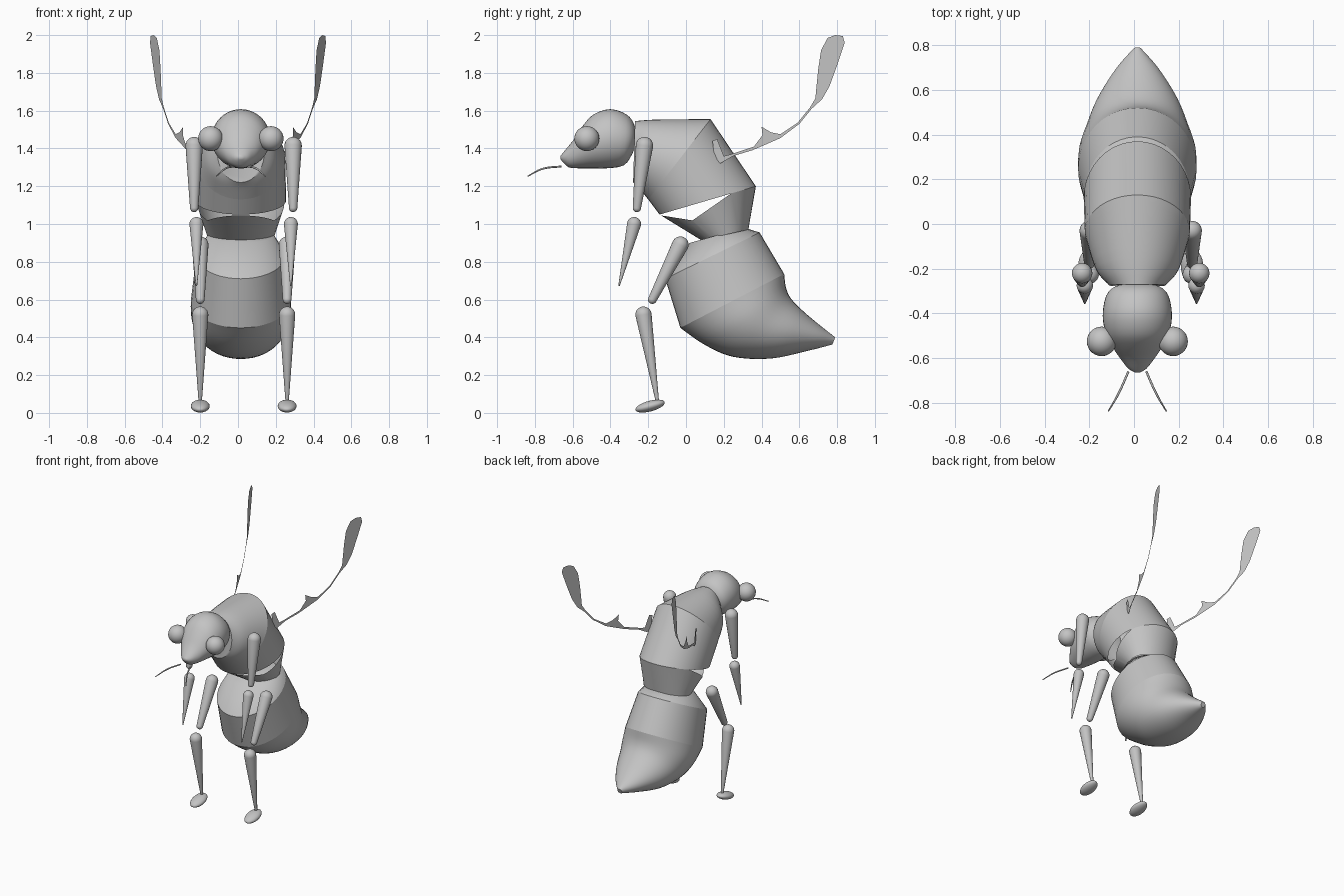
import bpy
import bmesh
import math
from mathutils import Vector

cube = bpy.data.objects.get("Cube")
if cube:
    bpy.data.objects.remove(cube, do_unlink=True)

# Single matte grey for the whole insect
grey = bpy.data.materials.new("plain grey")
grey.use_nodes = True
colour = (0.55, 0.55, 0.55, 1)
grey.diffuse_color = colour
grey.node_tree.nodes["Principled BSDF"].inputs["Base Color"].default_value = colour

BODY_X = 0.015
LEG_X = 0.03
SIDES = (("left", 1), ("right", -1))


def finish(name, bm, angle=40):
    """Turn a bmesh into a named, smooth shaded object."""
    mesh = bpy.data.meshes.new(name)
    bm.to_mesh(mesh)
    bm.free()
    mesh.materials.append(grey)
    obj = bpy.data.objects.new(name, mesh)
    bpy.context.collection.objects.link(obj)
    bpy.ops.object.select_all(action="DESELECT")
    obj.select_set(True)
    bpy.context.view_layer.objects.active = obj
    bpy.ops.object.shade_smooth_by_angle(angle=math.radians(angle))
    return obj


def smooth_rings(rings, steps=5):
    """Insert interpolated rings so that a loft flows evenly."""
    result = []
    last = len(rings) - 1
    for i in range(last):
        p0, p1 = rings[max(i - 1, 0)], rings[i]
        p2, p3 = rings[i + 1], rings[min(i + 2, last)]
        for k in range(steps):
            t = k / steps
            result.append([
                b + (c - a) * t / 2
                + (a - b * 2.5 + c * 2 - d / 2) * t ** 2
                + ((b - c) * 3 + d - a) * t ** 3 / 2
                for a, b, c, d in zip(p0, p1, p2, p3)])
    return result + [rings[last]]


def loft(rings, cx, caps=(False, False), segments=40):
    """Join ellipses given as (upper y, z, lower y, z, half width)."""
    bm = bmesh.new()
    loops = []
    for uy, uz, ly, lz, width in rings:
        loop = []
        for k in range(segments):
            a = math.tau * k / segments
            f = (1 + math.cos(a)) / 2
            loop.append(bm.verts.new((cx + width * math.sin(a),
                                      ly + (uy - ly) * f,
                                      lz + (uz - lz) * f)))
        loops.append(loop)
    for a, b in zip(loops, loops[1:]):
        for k in range(segments):
            n = (k + 1) % segments
            bm.faces.new((a[k], a[n], b[n], b[k]))
    for cap, loop in zip(caps, (loops[0], loops[-1])):
        if cap:
            bm.faces.new(loop)
    bmesh.ops.recalc_face_normals(bm, faces=bm.faces)
    return bm


def limb(name, cx, start, end, r_start, r_end):
    """Tapered rod with rounded ends in the side plane."""
    a, b = Vector(start), Vector(end)
    d = (b - a).normalized()
    p = Vector((-d.y, d.x))
    rings = []
    for centre, radius, sign in ((a, r_start, -1), (b, r_end, 1)):
        angles = [math.radians(max(15 * k, 3)) for k in range(7)]
        if sign > 0:
            angles.reverse()
        for phi in angles:
            c = centre + d * sign * radius * math.cos(phi)
            r = radius * math.sin(phi)
            rings.append((*(c + p * r), *(c - p * r), r))
    finish(name, loft(rings, cx, (True, True), 20))


def ball(name, location, scale, tilt=0):
    bm = bmesh.new()
    bmesh.ops.create_uvsphere(bm, u_segments=28, v_segments=16, radius=1)
    obj = finish(name, bm)
    obj.location = location
    obj.scale = scale
    obj.rotation_euler.x = math.radians(tilt)


# Body segments, sharing their border rings
neck = (-0.27, 1.545, -0.28, 1.22, 0.125)
chest = (-0.15, 1.553, -0.25, 1.19, 0.185)
shoulder = (0.13, 1.555, -0.2, 1.13, 0.235)
hip = (0.37, 1.2, -0.14, 1.05, 0.24)
waist_end = (0.33, 0.97, 0.08, 0.915, 0.18)
belly_top = (0.31, 0.98, 0.02, 0.9, 0.175)
belly_mid = (0.39, 0.955, -0.11, 0.71, 0.235)
belly_low = (0.52, 0.735, -0.03, 0.45, 0.265)

finish("thorax_front", loft(smooth_rings([neck, chest, shoulder]),
                            BODY_X, (True, False)))
finish("thorax_rear", loft([shoulder, hip], BODY_X))
finish("abdomen_collar", loft([belly_top, belly_mid], BODY_X, (True, False)), 60)
finish("abdomen_middle", loft([belly_mid, belly_low], BODY_X))

# Tail tapering to a point
tail = [belly_low,
        (0.53, 0.66, 0.1, 0.36, 0.262),
        (0.56, 0.6, 0.25, 0.297, 0.235),
        (0.63, 0.53, 0.45, 0.288, 0.185),
        (0.72, 0.455, 0.65, 0.33, 0.1),
        (0.79, 0.4, 0.775, 0.362, 0.018)]
finish("abdomen_tail", loft(smooth_rings(tail), BODY_X, (False, True)))

# Waist with a wedge-shaped opening on both sides
waist = loft([hip, waist_end], BODY_X)
cuts = [(Vector((0, -0.11, 1.042)), Vector((0, 0.16, 1))),
        (Vector((0, 0.05, 1.03)), Vector((0, -0.57, 0.82)))]
for point, normal in cuts:
    bmesh.ops.bisect_plane(waist, geom=waist.verts[:] + waist.edges[:] + waist.faces[:],
                           plane_co=point, plane_no=normal)
opening = [f for f in waist.faces
           if all((f.calc_center_median() - p).dot(n) > 0 for p, n in cuts)]
bmesh.ops.delete(waist, geom=opening, context="FACES")
finish("waist", waist)

# Head with tapered snout
head = [(-0.262, 1.47, -0.262, 1.43, 0.03),
        (-0.275, 1.53, -0.285, 1.37, 0.1),
        (-0.315, 1.58, -0.33, 1.31, 0.14),
        (-0.4, 1.608, -0.42, 1.295, 0.155),
        (-0.49, 1.58, -0.5, 1.295, 0.14),
        (-0.55, 1.515, -0.57, 1.295, 0.105),
        (-0.6, 1.44, -0.62, 1.3, 0.07),
        (-0.645, 1.385, -0.65, 1.325, 0.04),
        (-0.665, 1.36, -0.665, 1.345, 0.01)]
finish("head", loft(smooth_rings(head, 3), BODY_X, (True, True)), 60)

# Flat wing outline in the side plane: lower edge, paddle, upper edge, root
wing = [(0.18, 1.32), (0.25, 1.36), (0.35, 1.39), (0.42, 1.42), (0.5, 1.455),
        (0.6, 1.53), (0.665, 1.61), (0.72, 1.66), (0.76, 1.73), (0.8, 1.84),
        (0.84, 1.96), (0.83, 1.995), (0.79, 2), (0.75, 1.985), (0.715, 1.92),
        (0.7, 1.82), (0.69, 1.72), (0.685, 1.665), (0.655, 1.615),
        (0.59, 1.535), (0.5, 1.475), (0.45, 1.485), (0.4, 1.515),
        (0.405, 1.47), (0.36, 1.41), (0.24, 1.37), (0.2, 1.36),
        (0.165, 1.45), (0.14, 1.44), (0.15, 1.36)]

for side, s in SIDES:
    ball(side + "_eye", (BODY_X + s * 0.16, -0.525, 1.452), (0.066,) * 3)

    # Arms and legs
    limb(side + "_upper_arm", LEG_X + s * 0.262, (-0.22, 1.415), (-0.26, 1.085), 0.046, 0.022)
    limb(side + "_forearm", LEG_X + s * 0.25, (-0.275, 1), (-0.354, 0.675), 0.037, 0.004)
    limb(side + "_thigh", LEG_X + s * 0.23, (-0.03, 0.89), (-0.178, 0.6), 0.044, 0.023)
    limb(side + "_shin", LEG_X + s * 0.23, (-0.225, 0.52), (-0.15, 0.05), 0.043, 0.008)
    ball(side + "_foot", (LEG_X + s * 0.23, -0.19, 0.036), (0.05, 0.08, 0.028), 15)

    # Drooping feeler
    path = bpy.data.curves.new(side + "_feeler", "CURVE")
    path.dimensions = "3D"
    path.bevel_depth = 0.005
    path.use_fill_caps = True
    spline = path.splines.new("BEZIER")
    spline.bezier_points.add(2)
    stops = ((0.04, -0.66, 1.305, 1), (0.085, -0.76, 1.292, 1), (0.13, -0.838, 1.253, 0.6))
    for knot, (x, y, z, r) in zip(spline.bezier_points, stops):
        knot.co = (BODY_X + s * x, y, z)
        knot.radius = r
        knot.handle_left_type = knot.handle_right_type = "AUTO"
    path.materials.append(grey)
    feeler = bpy.data.objects.new(side + "_feeler", path)
    bpy.context.collection.objects.link(feeler)

    # Wing, swept outward toward the back
    bm = bmesh.new()
    bm.faces.new([bm.verts.new((s * (0.13 + 0.4 * y), y, z)) for y, z in wing])
    finish(side + "_wing", bm)
